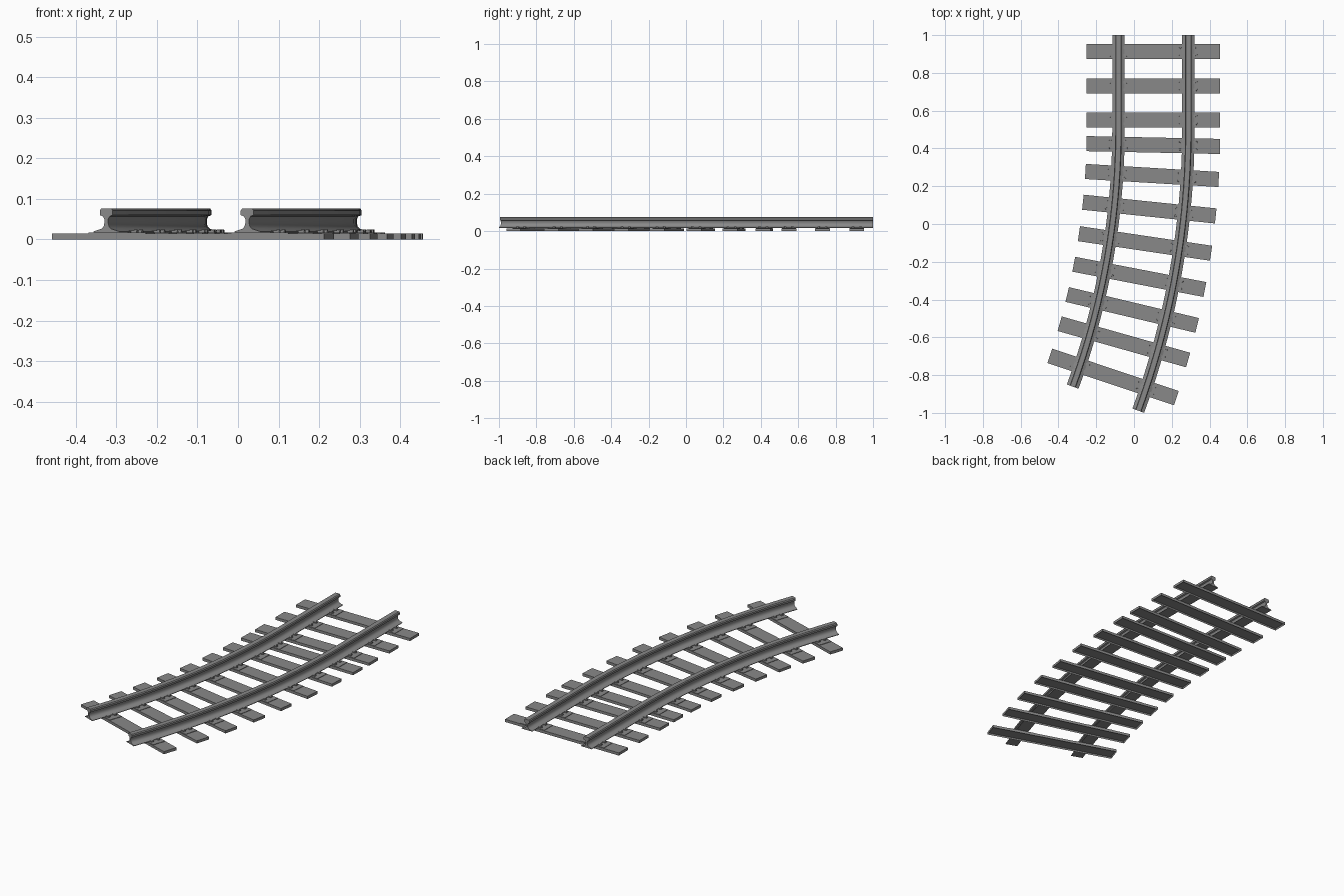
import bpy, bmesh, math
from mathutils import Matrix, Vector

cube = bpy.data.objects.get("Cube")
if cube:
    bpy.data.objects.remove(cube, do_unlink=True)

# Track layout: a straight stretch running into a gentle arc
RADIUS, MID_X, ARC_Y, SWEEP = 4.15, 0.103, 0.505, math.radians(20.15)
GAUGE = 0.185

steel = bpy.data.materials.new("steel_grey")
steel.use_nodes = True
GREY = (0.25, 0.25, 0.25, 1)
steel.diffuse_color = GREY
steel.node_tree.nodes["Principled BSDF"].inputs["Base Color"].default_value = GREY


def finish(name, bm, smooth=False):
    bmesh.ops.recalc_face_normals(bm, faces=bm.faces)
    mesh = bpy.data.meshes.new(name)
    bm.to_mesh(mesh)
    bm.free()
    mesh.materials.append(steel)
    obj = bpy.data.objects.new(name, mesh)
    bpy.context.collection.objects.link(obj)
    if smooth:
        bpy.ops.object.select_all(action='DESELECT')
        obj.select_set(True)
        bpy.context.view_layer.objects.active = obj
        bpy.ops.object.shade_smooth_by_angle(angle=math.radians(32))
    return obj


def frame(angle, y=None):
    """Track frame: local x crosses the rails, local y runs along them."""
    if y is not None:
        return Matrix.Translation((MID_X, y, 0))
    x = MID_X - RADIUS + RADIUS * math.cos(angle)
    return (Matrix.Translation((x, ARC_Y - RADIUS * math.sin(angle), 0))
            @ Matrix.Rotation(-angle, 4, 'Z'))


def frame_at(y):
    return frame(0, y) if y > ARC_Y else frame(math.asin((ARC_Y - y) / RADIUS))


def box(bm, base, centre, size):
    m = base @ Matrix.Translation(centre) @ Matrix.Diagonal((*size, 1))
    return bmesh.ops.create_cube(bm, size=1, matrix=m)["verts"]


# Rails: mirrored half profile swept along the track
half = [(0.033, 0.017), (0.033, 0.020), (0.013, 0.026), (0.007, 0.032),
        (0.005, 0.040), (0.005, 0.050), (0.009, 0.057), (0.017, 0.060),
        (0.017, 0.071), (0.013, 0.0765)]
profile = half + [(-x, z) for x, z in reversed(half)]
STEPS = 24
stations = [frame(0, 1.0)] + [frame(SWEEP * i / STEPS) for i in range(STEPS + 1)]
for name, offset in (("right_rail", -GAUGE), ("left_rail", GAUGE)):
    bm = bmesh.new()
    rings = [[bm.verts.new(f @ Vector((x + offset, 0, z))) for x, z in profile]
             for f in stations]
    n = len(profile)
    for a, b in zip(rings, rings[1:]):
        for i in range(n):
            j = (i + 1) % n
            bm.faces.new((a[i], a[j], b[j], b[i]))
    bm.faces.new(rings[0])
    bm.faces.new(rings[-1])
    finish(name, bm, smooth=True)

# Sleepers with a hollowed underside, carrying rail plates, clips and bolts
sleeper_ys = [0.913, 0.73, 0.55, 0.418, 0.257, 0.079,
              -0.103, -0.28, -0.455, -0.624, -0.81]
plates, clips, bolts = bmesh.new(), bmesh.new(), bmesh.new()
for number, y in enumerate(sleeper_ys, 1):
    f = frame_at(y)
    bm = bmesh.new()
    box(bm, f, (0, 0, 0.0075), (0.707, 0.08, 0.015))
    bm.normal_update()
    under = [face for face in bm.faces if face.normal.z < -0.9]
    bmesh.ops.inset_region(bm, faces=under, thickness=0.006)
    for v in under[0].verts:
        v.co.z += 0.008
    finish(f"sleeper_{number}", bm)

    for rail in (-GAUGE, GAUGE):
        box(plates, f, (rail, 0, 0.016), (0.148, 0.076, 0.003))
        for side in (-1, 1):
            for along in (-0.02, 0.02):
                # Clip gripping the rail foot
                box(clips, f, (rail + side * 0.037, along, 0.0195),
                    (0.020, 0.014, 0.005))
                # Bolt holding the clip
                m = f @ Matrix.Translation((rail + side * 0.043, along, 0.0205))
                bmesh.ops.create_cone(bolts, cap_ends=True, segments=8,
                                      radius1=0.006, radius2=0.005,
                                      depth=0.007, matrix=m)
finish("rail_plates", plates)
finish("rail_clips", clips)
finish("clip_bolts", bolts)
